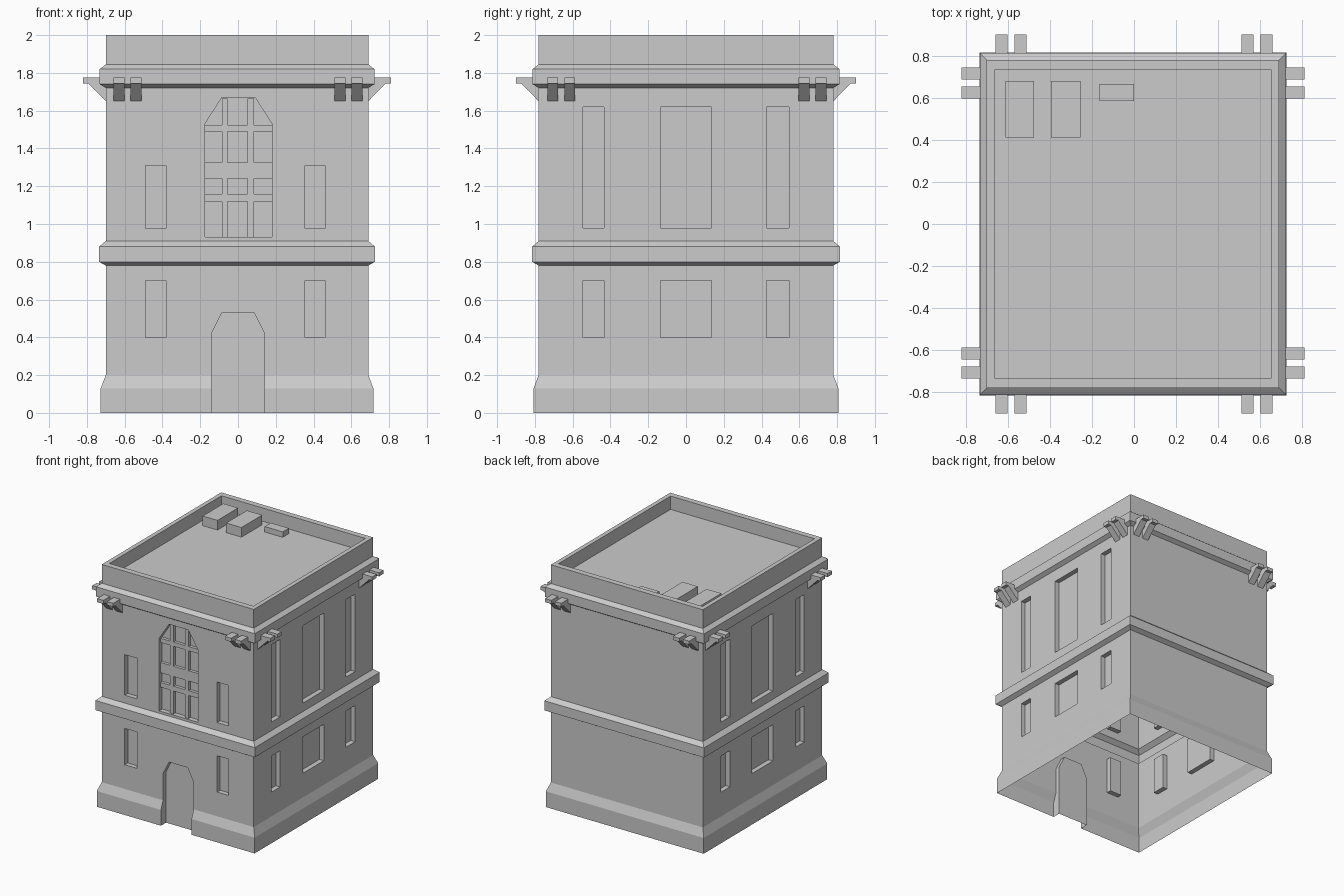
import bpy, bmesh
from mathutils import Vector

if "Cube" in bpy.data.objects:
    bpy.data.objects.remove(bpy.data.objects["Cube"])

CX = -0.005            # centre of the walls in x
HX, HY = 0.695, 0.78   # half sizes of the walls
DEPTH = 0.04           # recess depth of windows and door


def prism(bm, pts, extrude):
    """Closed prism from a flat polygon and an extrusion vector."""
    face = bm.faces.new([bm.verts.new(p) for p in pts])
    ext = bmesh.ops.extrude_face_region(bm, geom=[face], use_keep_orig=True)
    verts = [g for g in ext["geom"] if isinstance(g, bmesh.types.BMVert)]
    bmesh.ops.translate(bm, vec=Vector(extrude), verts=verts)


def box(bm, x0, x1, y0, y1, z0, z1):
    prism(bm, [(x0, y0, z0), (x1, y0, z0), (x1, y1, z0), (x0, y1, z0)], (0, 0, z1 - z0))


def finish(bm, name):
    bmesh.ops.recalc_face_normals(bm, faces=bm.faces[:])
    mesh = bpy.data.meshes.new(name)
    bm.to_mesh(mesh)
    bm.free()
    ob = bpy.data.objects.new(name, mesh)
    bpy.context.collection.objects.link(ob)
    return ob


# Building body: (outward offset, height) profile swept round the rectangle
profile = [(0.027, 0), (0.027, 0.13), (0, 0.20),
           (0, 0.78), (0.035, 0.80), (0.035, 0.88), (0, 0.91),
           (0, 1.72), (0.032, 1.74), (0.032, 1.82), (0, 1.845),
           (0, 2.0), (-0.036, 2.0), (-0.036, 1.89)]
bm = bmesh.new()
rings = []
for off, z in profile:
    oy = off - 0.012 if off < 0 else off
    rings.append([bm.verts.new((CX + sx * (HX + off), sy * (HY + oy), z))
                  for sx, sy in ((-1, -1), (1, -1), (1, 1), (-1, 1))])
for a, b in zip(rings, rings[1:]):
    for i in range(4):
        j = (i + 1) % 4
        bm.faces.new((a[i], a[j], b[j], b[i]))
bm.faces.new(rings[0])
bm.faces.new(rings[-1])
body = finish(bm, "building_body")

# Cutters for the door, windows and side openings
bm = bmesh.new()
front = -HY
door = [(-0.14, -0.1), (0.14, -0.1), (0.14, 0.42), (0.085, 0.53), (-0.085, 0.53), (-0.14, 0.42)]
big = [(-0.175, 0.93), (0.18, 0.93), (0.18, 1.53), (0.09, 1.67), (-0.085, 1.67), (-0.175, 1.53)]
for outline in (door, big):
    prism(bm, [(x, front + DEPTH, z) for x, z in outline], (0, -0.2, 0))
for x0, x1 in ((-0.49, -0.38), (0.355, 0.46)):
    for z0, z1 in ((0.40, 0.70), (0.975, 1.31)):
        box(bm, x0, x1, front - 0.1, front + DEPTH, z0, z1)
for side in (-1, 1):
    xa = CX + side * (HX - DEPTH)
    xb = CX + side * (HX + 0.1)
    for y0, y1 in ((-0.545, -0.435), (-0.135, 0.135), (0.425, 0.545)):
        for z0, z1 in ((0.40, 0.70), (0.98, 1.62)):
            box(bm, min(xa, xb), max(xa, xb), y0, y1, z0, z1)
cutter = finish(bm, "opening_cutter")
cutter.hide_render = True

mod = body.modifiers.new("openings", "BOOLEAN")
mod.operation = "DIFFERENCE"
mod.solver = "EXACT"
mod.object = cutter
bpy.context.view_layer.objects.active = body
bpy.ops.object.modifier_apply(modifier=mod.name)
bpy.data.objects.remove(cutter)

# The shell is open underneath
bm = bmesh.new()
bm.from_mesh(body.data)
under = [f for f in bm.faces if all(v.co.z < 1e-4 for v in f.verts)]
bmesh.ops.delete(bm, geom=under, context="FACES")
bm.to_mesh(body.data)
bm.free()

# Window bars set inside the large front window
bm = bmesh.new()
y0, y1 = front + 0.015, front + DEPTH
for x0, x1 in ((-0.085, -0.055), (0.05, 0.085)):
    box(bm, x0, x1, y0, y1, 0.93, 1.665)
for z0, z1 in ((1.12, 1.16), (1.24, 1.325), (1.49, 1.525)):
    box(bm, -0.175, 0.18, y0, y1, z0, z1)
finish(bm, "window_bars")

# Cornice brackets: two on each face at every corner
bracket = [(-0.01, 1.775), (0.12, 1.775), (0.12, 1.745), (0.093, 1.745), (0, 1.65), (-0.01, 1.65)]
W = 0.057
bm = bmesh.new()
for s in (-1, 1):
    for c in (-0.63, -0.54, 0.54, 0.63):
        prism(bm, [(c - W / 2, s * (HY + d), z) for d, z in bracket], (W, 0, 0))
    for c in (-0.705, -0.615, 0.625, 0.715):
        prism(bm, [(CX + s * (HX + d), c - W / 2, z) for d, z in bracket], (0, W, 0))
finish(bm, "cornice_brackets")

# Roof equipment boxes
bm = bmesh.new()
box(bm, -0.61, -0.475, 0.41, 0.68, 1.89, 1.97)
box(bm, -0.395, -0.255, 0.41, 0.68, 1.89, 1.97)
box(bm, -0.165, 0.0, 0.585, 0.665, 1.89, 1.935)
finish(bm, "roof_boxes")
